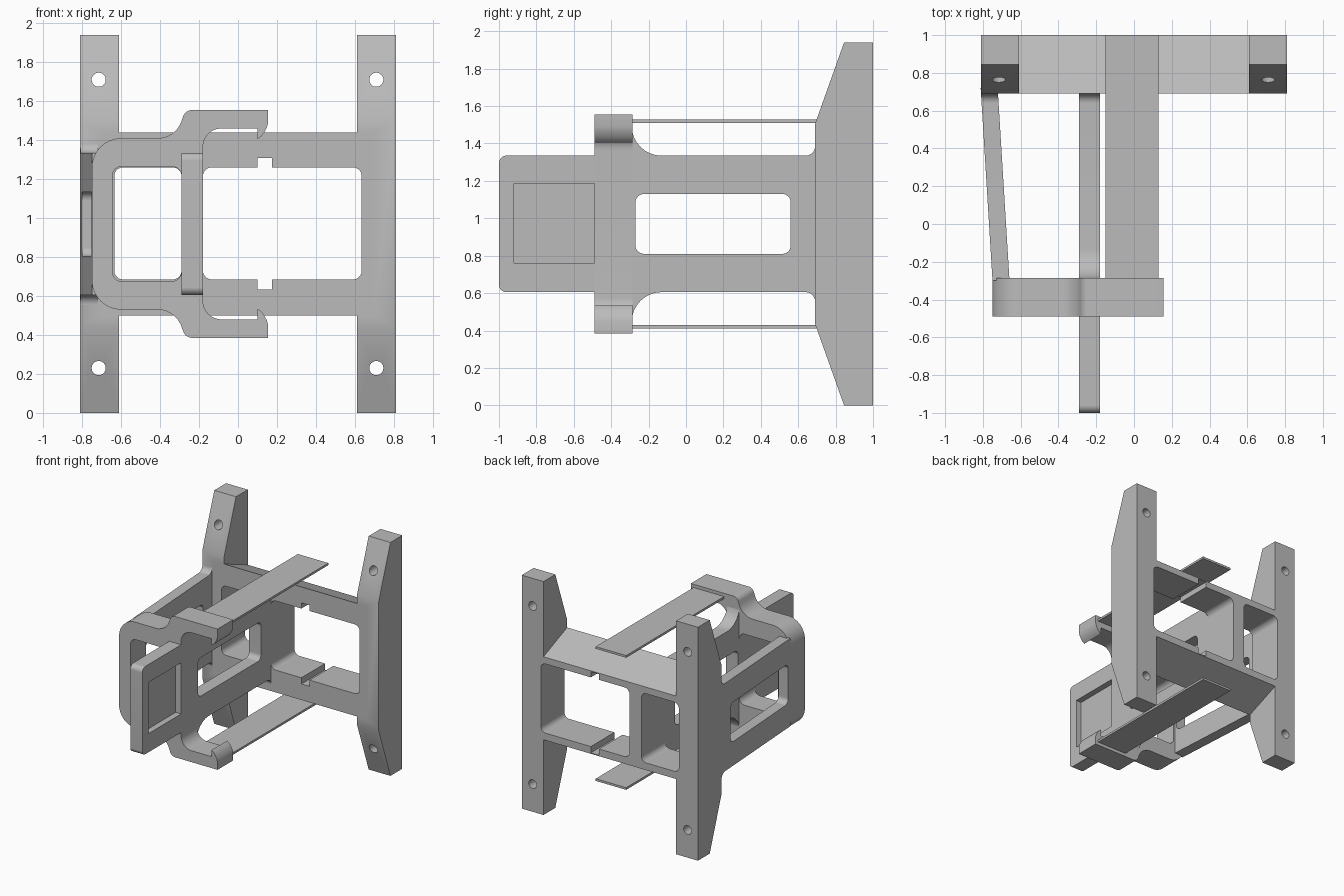
import bpy, bmesh
from math import tan
from mathutils import Vector

MID = 0.97  # height of the mirror plane

if "Cube" in bpy.data.objects:
    bpy.data.objects.remove(bpy.data.objects["Cube"], do_unlink=True)

grey = bpy.data.materials.new("plain grey")
grey.use_nodes = True
grey.diffuse_color = (0.5, 0.5, 0.5, 1)
grey.node_tree.nodes["Principled BSDF"].inputs["Base Color"].default_value = (0.5, 0.5, 0.5, 1)


def fillet(corners, steps=10):
    """Outline from (u, v, radius) corners; radius 0 stays sharp."""
    out = []
    for i, (u, v, r) in enumerate(corners):
        p = Vector((u, v))
        if r == 0:
            out.append(p)
            continue
        a = (Vector(corners[i - 1][:2]) - p).normalized()
        b = (Vector(corners[(i + 1) % len(corners)][:2]) - p).normalized()
        half = a.angle(b) / 2
        start = p + a * r / tan(half)
        end = p + b * r / tan(half)
        centre = p + (a + b).normalized() * ((start - p).length ** 2 + r * r) ** 0.5
        for k in range(steps + 1):
            chord = start.lerp(end, k / steps) - centre
            out.append(centre + chord.normalized() * r)
    return out


def mirrored(upper):
    return upper + [(u, 2 * MID - v, r) for u, v, r in reversed(upper)]


def rect(u0, u1, v0, v1, r=0):
    return [(u0, v0, r), (u1, v0, r), (u1, v1, r), (u0, v1, r)]


def prism(name, corners, axis, lo, hi):
    """Extrude an outline along x (outline in y, z) or along y (outline in x, z)."""
    bm = bmesh.new()
    rings = []
    for d in (lo, hi):
        rings.append([bm.verts.new((d, p.x, p.y) if axis == "x" else (p.x, d, p.y))
                      for p in fillet(corners)])
    for ring in rings:
        bm.faces.new(ring)
    n = len(rings[0])
    for i in range(n):
        j = (i + 1) % n
        bm.faces.new((rings[0][i], rings[0][j], rings[1][j], rings[1][i]))
    bmesh.ops.recalc_face_normals(bm, faces=bm.faces)
    mesh = bpy.data.meshes.new(name)
    bm.to_mesh(mesh)
    bm.free()
    mesh.materials.append(grey)
    obj = bpy.data.objects.new(name, mesh)
    bpy.context.collection.objects.link(obj)
    return obj


def combine(obj, tool, operation="DIFFERENCE"):
    mod = obj.modifiers.new("combine", "BOOLEAN")
    mod.operation = operation
    mod.solver = "EXACT"
    mod.object = tool
    bpy.context.view_layer.objects.active = obj
    bpy.ops.object.modifier_apply(modifier=mod.name)
    bpy.data.objects.remove(tool, do_unlink=True)


# Rear frame: tapered cross slab with two tall posts
rear = prism("rear_frame", mirrored([(0.69, 1.44, 0), (1, 1.315, 0)]), "x", -0.7, 0.7)
for side in (-1, 1):
    post = prism("post", mirrored([(0.69, 1.505, 0), (0.845, 1.94, 0), (1, 1.94, 0)]),
                 "x", side * 0.71 - 0.1, side * 0.71 + 0.1)
    combine(rear, post, "UNION")

# Rear frame openings, notches and screw holes
for x0, x1 in ((-0.635, -0.29), (-0.18, 0.635)):
    combine(rear, prism("opening", rect(x0, x1, 0.685, 1.26, 0.045), "y", 0.5, 1.2))
for z0, z1 in ((1.2, 1.307), (0.633, 0.74)):
    combine(rear, prism("notch", rect(0.1, 0.175, z0, z1), "y", 0.5, 1.2))
for x in (-0.715, 0.71):
    for z in (0.23, 1.71):
        combine(rear, prism("hole", rect(x - 0.036, x + 0.036, z - 0.036, z + 0.036, 0.0355),
                            "y", 0.5, 1.2))

# Front ring with a hooked clip above and below
ring_outline = mirrored([
    (-0.75, 1.41, 0.15), (-0.32, 1.41, 0.13), (-0.27, 1.555, 0.05),
    (0.155, 1.555, 0), (0.155, 1.49, 0), (0.148, 1.465, 0), (0.135, 1.44, 0),
    (0.12, 1.42, 0), (0.1, 1.405, 0), (0.1, 1.46, 0), (-0.18, 1.46, 0.095)])
ring = prism("front_ring", ring_outline, "y", -0.49, -0.285)
combine(ring, prism("opening", rect(-0.645, -0.29, 0.675, 1.265, 0.05), "y", -0.8, 0))

# Central fin with window and shallow pocket
fin = prism("central_fin", mirrored([
    (-1, 1.335, 0.04), (-0.4, 1.335, 0), (-0.4, 1.495, 0), (-0.29, 1.495, 0),
    (-0.29, 1.335, 0.159), (0.69, 1.335, 0.05), (0.69, 1.4, 0), (0.72, 1.4, 0)]),
    "x", -0.29, -0.18)
combine(fin, prism("window", rect(-0.27, 0.56, 0.81, 1.13, 0.045), "x", -0.5, 0))
combine(fin, prism("pocket", rect(-0.92, -0.49, 0.76, 1.185), "x", -0.23, 0))

# Slanted side wall with a matching window
wall = prism("side_wall", mirrored([
    (-0.3, 1.335, 0), (0.69, 1.335, 0.05), (0.69, 1.4, 0), (0.72, 1.4, 0)]),
    "x", -0.75, -0.66)
combine(wall, prism("window", rect(-0.27, 0.56, 0.805, 1.135, 0.045), "x", -1, -0.4))
for v in wall.data.vertices:
    v.co.x -= 0.06 * (v.co.y + 0.285) / 0.975

# Thin flat strips held by the clips
strips = [prism("upper_strip", rect(-0.15, 0.13, 1.51, 1.528), "y", -0.285, 1),
          prism("lower_strip", rect(-0.15, 0.13, 0.412, 0.43), "y", -0.285, 1)]

# Smooth the rounded corners, keep edges crisp
bpy.ops.object.select_all(action="DESELECT")
for obj in [rear, ring, fin, wall] + strips:
    obj.select_set(True)
bpy.context.view_layer.objects.active = rear
bpy.ops.object.shade_smooth_by_angle()
